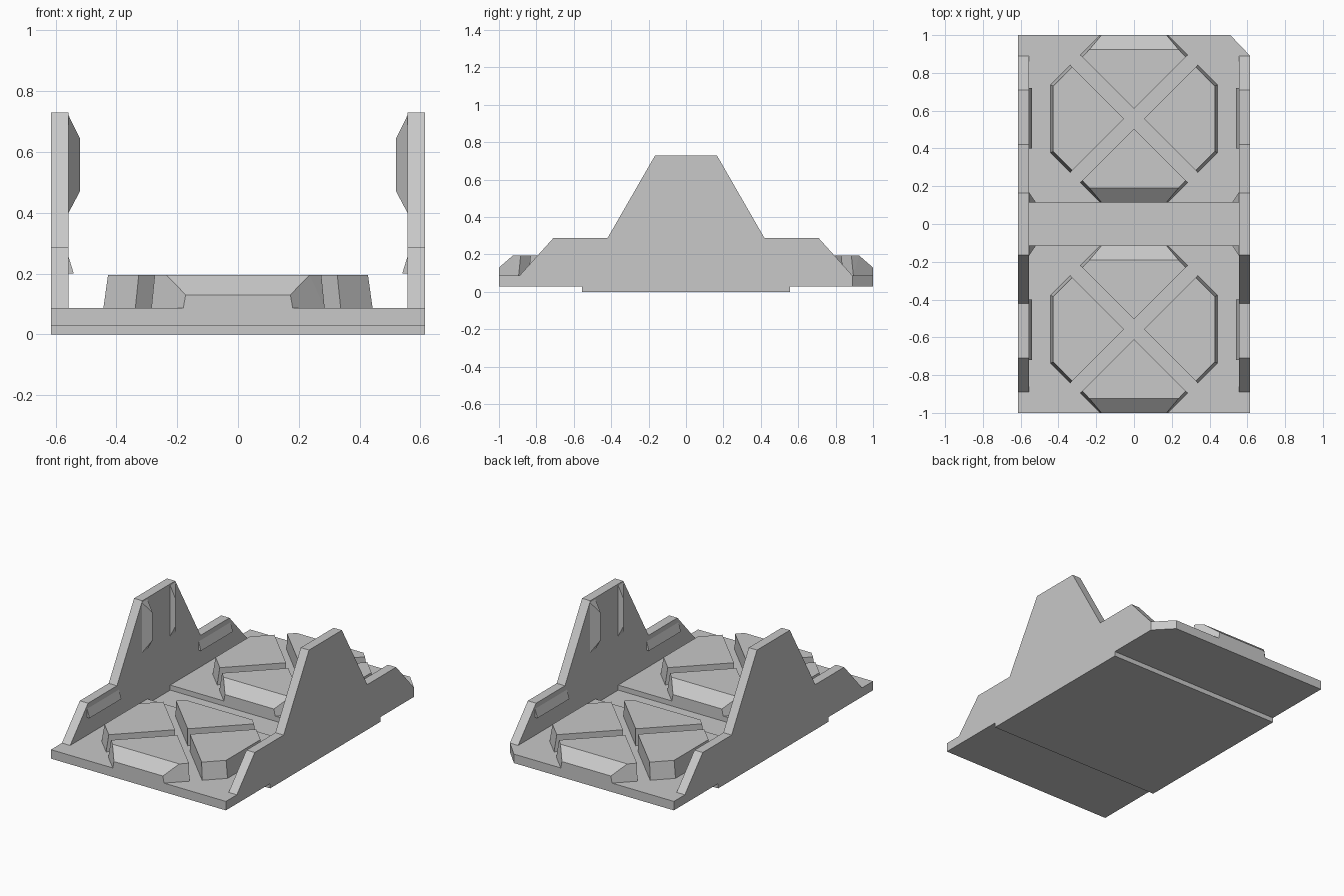
import bpy, bmesh
from mathutils import Vector

cube = bpy.data.objects.get("Cube")
if cube:
    bpy.data.objects.remove(cube, do_unlink=True)

GREY = (0.58, 0.58, 0.58, 1)
mat = bpy.data.materials.new("plain grey")
mat.use_nodes = True
mat.diffuse_color = GREY
mat.node_tree.nodes["Principled BSDF"].inputs["Base Color"].default_value = GREY

WALL_IN, WALL_OUT = 0.557, 0.615
FLOOR, PAD_TOP = 0.087, 0.195


def finish(bm, name):
    bmesh.ops.recalc_face_normals(bm, faces=bm.faces)
    mesh = bpy.data.meshes.new(name)
    bm.to_mesh(mesh)
    bm.free()
    mesh.materials.append(mat)
    obj = bpy.data.objects.new(name, mesh)
    bpy.context.collection.objects.link(obj)
    return obj


def extrude_profile(name, profile, x0, x1, clip_corner=False):
    """Extrude a (y, z) outline along x, optionally clipping the rear corner."""
    bm = bmesh.new()
    face = bm.faces.new([bm.verts.new((x0, y, z)) for y, z in profile])
    ext = bmesh.ops.extrude_face_region(bm, geom=[face])
    moved = [v for v in ext["geom"] if isinstance(v, bmesh.types.BMVert)]
    bmesh.ops.translate(bm, verts=moved, vec=(x1 - x0, 0, 0))
    bmesh.ops.recalc_face_normals(bm, faces=bm.faces)
    if clip_corner:
        bmesh.ops.bisect_plane(bm, geom=bm.verts[:] + bm.edges[:] + bm.faces[:],
                               plane_co=(0.51, 1, 0), plane_no=(0.11, 0.105, 0),
                               clear_outer=True)
        rim = [e for e in bm.edges if e.is_boundary]
        bmesh.ops.holes_fill(bm, edges=rim, sides=0)
    return finish(bm, name)


def hull(name, points):
    """Convex solid around a handful of corner points."""
    bm = bmesh.new()
    for p in points:
        bm.verts.new(p)
    bmesh.ops.convex_hull(bm, input=bm.verts)
    bmesh.ops.dissolve_limit(bm, angle_limit=0.01, verts=bm.verts, edges=bm.edges)
    return finish(bm, name)


def mirrored(half):
    """Complete a half outline with its reflection in y."""
    return half + [(-y, z) for y, z in reversed(half)]


# Floor with stepped underside and a shallow cross channel
underside = [(0.555, 0), (0.555, 0.03), (1, 0.03), (1, FLOOR)]
channel = [(0.115, FLOOR), (0.115, 0.055)]
extrude_profile("floor", mirrored(underside + channel), -WALL_IN, WALL_IN, True)

# Stepped side walls
steps = [(0.89, FLOOR), (0.71, 0.287), (0.42, 0.287), (0.165, 0.73)]
for side, label in ((1, "left"), (-1, "right")):
    extrude_profile(label + "_wall", mirrored(underside + steps),
                    side * WALL_IN, side * WALL_OUT, side > 0)
    for end, place in ((-1, "front"), (1, "back")):
        # Tapered fin near the top of the wall
        fin = [(WALL_IN, 0.17, 0.72), (WALL_IN, 0.17, 0.40),
               (WALL_IN, 0.115, 0.72), (WALL_IN, 0.115, 0.40),
               (0.52, 0.115, 0.645), (0.52, 0.115, 0.47)]
        hull(f"{label}_{place}_fin", [(side * x, end * y, z) for x, y, z in fin])
        # Sloped ledge on the low wall step
        hull(f"{label}_{place}_ledge",
             [(side * x, end * y, z) for y in (0.40, 0.72)
              for x, z in ((WALL_IN, 0.255), (WALL_IN, 0.2), (0.54, 0.2))])

# Octagonal pads, each split into four wedges (across, outward, height)
base = [(0, 0.0525, FLOOR), (0.285, 0.3375, FLOOR), (0.18, 0.4425, FLOOR),
        (0, 0.0525, PAD_TOP), (0.274, 0.3265, PAD_TOP)]
bevelled = base + [(0.172, 0.4425, 0.13), (0.235, 0.3675, PAD_TOP)]
upright = base + [(0.1725, 0.4275, PAD_TOP)]
for cy, place in ((-0.5575, "front"), (0.5575, "back")):
    for s, word in ((-1, "near"), (1, "far")):
        hull(f"{place}_pad_{word}_wedge",
             [(m * a, cy + s * d, z) for a, d, z in bevelled for m in (-1, 1)])
    for s, word in ((-1, "right"), (1, "left")):
        hull(f"{place}_pad_{word}_wedge",
             [(s * d, cy + m * a, z) for a, d, z in upright for m in (-1, 1)])
